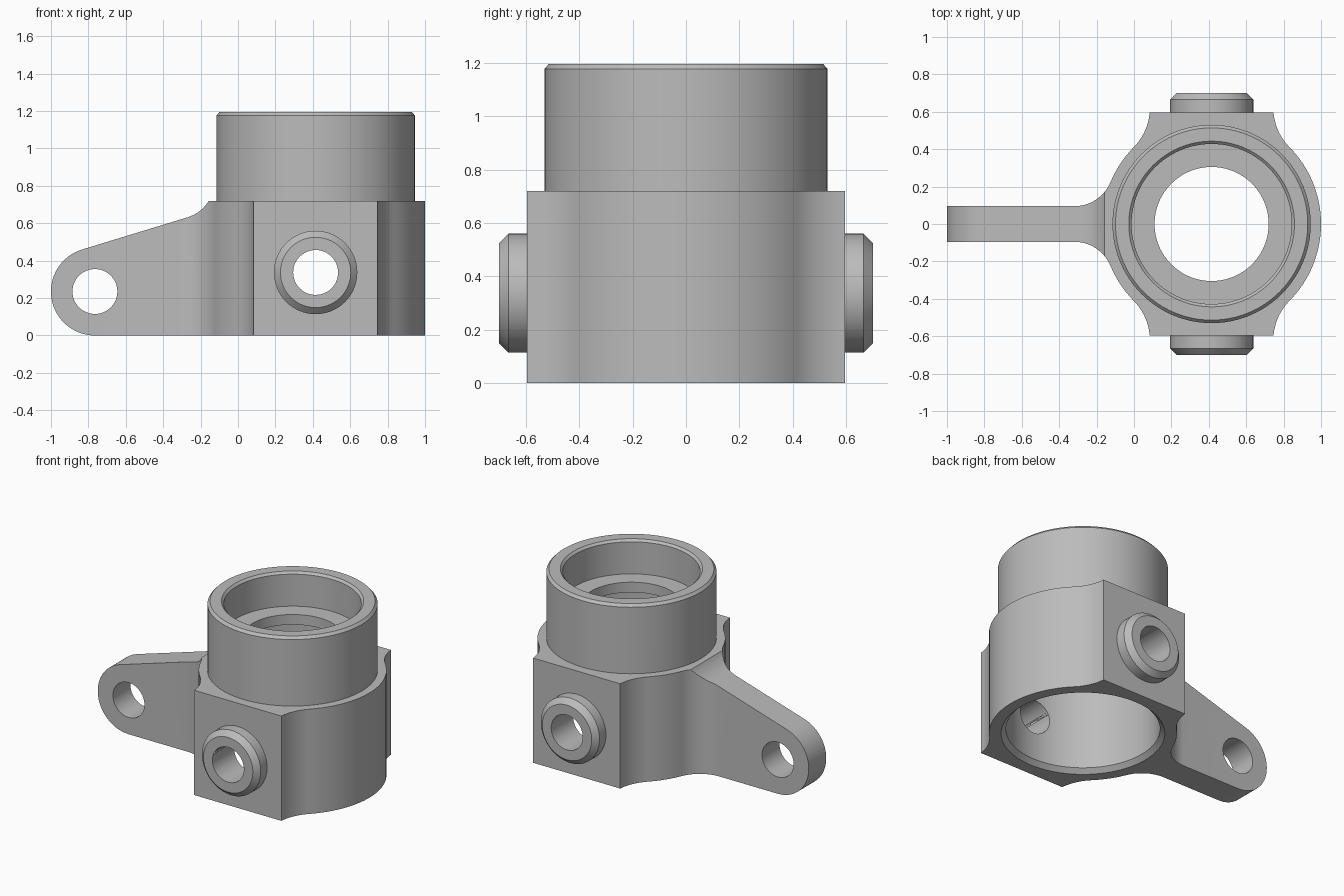
import bpy, bmesh, math
from mathutils import Matrix, Vector

if "Cube" in bpy.data.objects:
    bpy.data.objects.remove(bpy.data.objects["Cube"])

CX = 0.415      # housing axis
PIN_Z = 0.337   # height of side bosses

metal = bpy.data.materials.new("grey metal")
metal.diffuse_color = (0.5, 0.5, 0.5, 1)
metal.use_nodes = True
metal.node_tree.nodes["Principled BSDF"].inputs["Base Color"].default_value = metal.diffuse_color


def arc(cx, cy, r, a0, a1, n):
    """Points on an arc, angles in degrees."""
    return [(cx + r * math.cos(math.radians(a0 + (a1 - a0) * i / n)),
             cy + r * math.sin(math.radians(a0 + (a1 - a0) * i / n))) for i in range(n + 1)]


def finish(bm, name):
    bmesh.ops.remove_doubles(bm, verts=bm.verts, dist=1e-5)
    bmesh.ops.recalc_face_normals(bm, faces=bm.faces)
    me = bpy.data.meshes.new(name)
    bm.to_mesh(me)
    bm.free()
    me.materials.append(metal)
    ob = bpy.data.objects.new(name, me)
    bpy.context.collection.objects.link(ob)
    return ob


def prism(name, pts, lo, hi, along_y=False):
    """Extrude a 2D outline along z, or along y for a front outline."""
    bm = bmesh.new()
    place = (lambda p: (p[0], lo, p[1])) if along_y else (lambda p: (p[0], p[1], lo))
    face = bm.faces.new([bm.verts.new(place(p)) for p in pts])
    out = bmesh.ops.extrude_face_region(bm, geom=[face])["geom"]
    step = Vector((0, hi - lo, 0)) if along_y else Vector((0, 0, hi - lo))
    bmesh.ops.translate(bm, vec=step, verts=[v for v in out if isinstance(v, bmesh.types.BMVert)])
    return finish(bm, name)


def lathe(name, profile, origin, along_y=False, steps=96):
    """Revolve (radius, height) points about z, or about y."""
    bm = bmesh.new()
    vs = [bm.verts.new((r, 0, h)) for r, h in profile]
    es = [bm.edges.new(p) for p in zip(vs, vs[1:])]
    bmesh.ops.spin(bm, geom=vs + es, cent=(0, 0, 0), axis=(0, 0, 1),
                   angle=math.tau, steps=steps, use_duplicate=False)
    m = Matrix.Translation(origin)
    if along_y:
        m = m @ Matrix.Rotation(math.pi / 2, 4, 'X')
    bmesh.ops.transform(bm, matrix=m, verts=bm.verts)
    return finish(bm, name)


def combine(ob, tool, operation):
    mod = ob.modifiers.new(operation, 'BOOLEAN')
    mod.operation, mod.solver, mod.object = operation, 'EXACT', tool
    bpy.context.view_layer.objects.active = ob
    bpy.ops.object.modifier_apply(modifier=mod.name)
    bpy.data.objects.remove(tool)


# Plan outline: round barrel, flat side pads, filleted lever arm
flank = arc(0.63, 0.6215, 0.3, 224.6, 185.07, 14)
half = (arc(0, 0, 0.585, 0, 44.6, 16)[:-1] + flank
        + [(-x, y) for x, y in reversed(flank)]
        + arc(0, 0, 0.585, 135.4, 157.4, 8)[1:-1]
        + arc(-0.735, 0.306, 0.211, -22.6, -90, 14) + [(-1.7, 0.095)])
half = [(x + CX, y) for x, y in half]
plan = half + [(x, -y) for x, y in reversed(half[1:])]
housing = prism("housing", plan, -0.2, 1.0)

# Front outline: rounded arm end, sloped top, small rise to the barrel
side = (arc(-0.765, 0.235, 0.235, 270, 107, 32)
        + arc(-0.328, 0.823, 0.2, -73, -31, 10)
        + [(-0.155, 0.72), (1.3, 0.72), (1.3, 0)])
combine(housing, prism("front_outline", side, -1, 1, True), 'INTERSECT')

# Upper collar with chamfered rim
collar = lathe("collar", [(0, 0.3), (0.53, 0.3), (0.53, 1.177), (0.514, 1.195), (0, 1.195)],
               (CX, 0, 0))
combine(housing, collar, 'UNION')

# Chamfered side bosses
boss = lathe("side_bosses", [(0, -0.7), (0.188, -0.7), (0.223, -0.665),
                             (0.223, 0.665), (0.188, 0.7), (0, 0.7)],
             (CX, 0, PIN_Z), True, 64)
combine(housing, boss, 'UNION')

# Stepped main bore with an inner lip
bore = lathe("main_bore", [(0, -0.1), (0.51, -0.1), (0.51, 0), (0.48, 0.03), (0.48, 0.89),
                           (0.305, 0.89), (0.305, 0.96), (0.428, 0.96), (0.428, 1.18),
                           (0.443, 1.195), (0.443, 1.3), (0, 1.3)], (CX, 0, 0))
combine(housing, bore, 'DIFFERENCE')

# Pin holes through the bosses and the arm
for x, z in ((CX, PIN_Z), (-0.765, 0.235)):
    hole = lathe("pin_hole", [(0, -1), (0.12, -1), (0.12, 1), (0, 1)], (x, 0, z), True, 48)
    combine(housing, hole, 'DIFFERENCE')

bpy.ops.object.select_all(action='DESELECT')
housing.select_set(True)
bpy.context.view_layer.objects.active = housing
bpy.ops.object.shade_smooth_by_angle(angle=math.radians(20))
